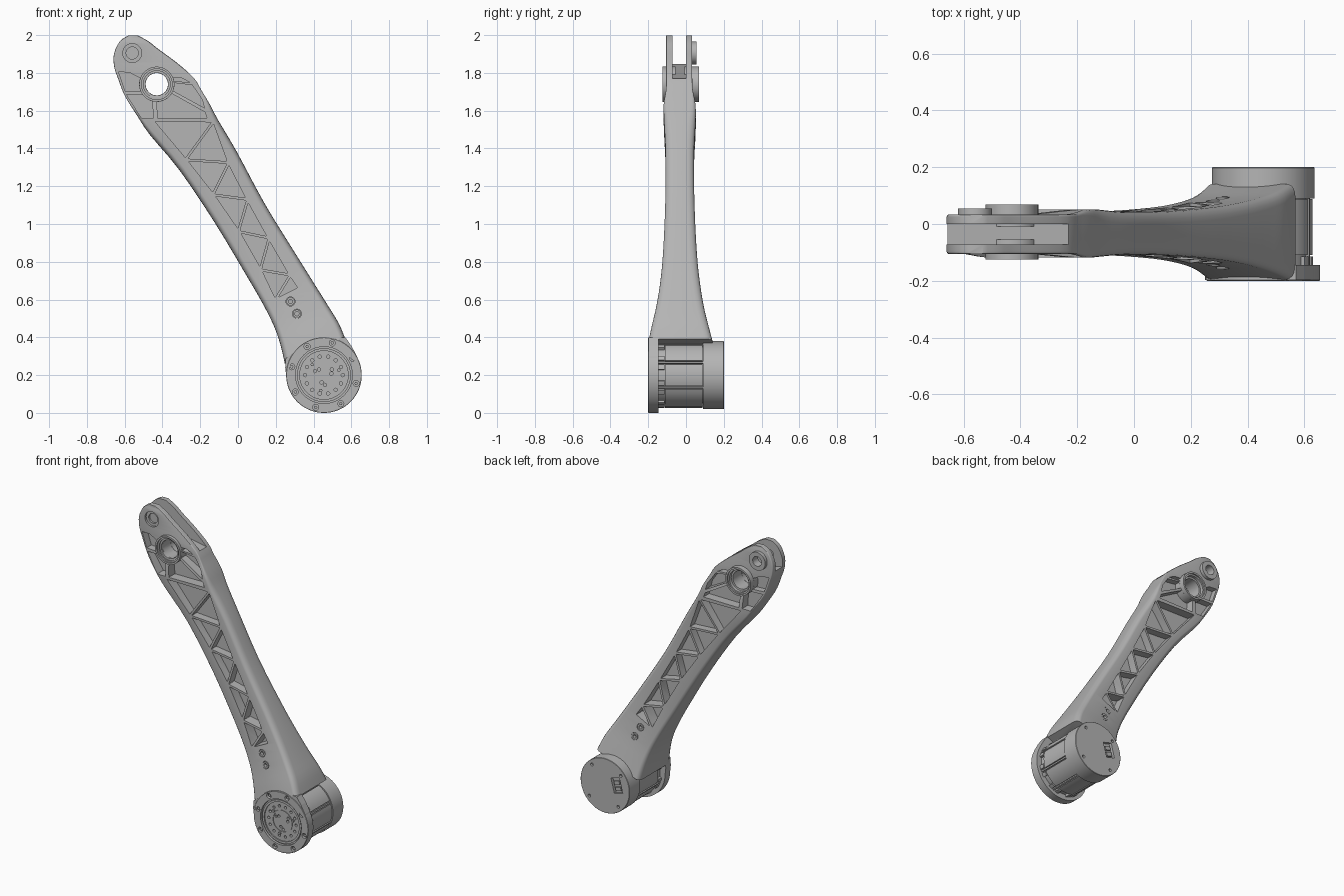
import bpy, bmesh, math
from mathutils import Vector

if bpy.data.objects.get("Cube"):
    bpy.data.objects.remove(bpy.data.objects["Cube"])

gray = bpy.data.materials.new("machined_gray")
gray.use_nodes = True
gray.diffuse_color = (0.46, 0.46, 0.46, 1)
gray.node_tree.nodes["Principled BSDF"].inputs["Base Color"].default_value = (0.46, 0.46, 0.46, 1)

HUB = (0.455, 0.2)
BEARING = (-0.43, 1.74)
PIN = (-0.56, 1.905)
WEB = (-0.055, -0.008)  # front and back of the thin web between the pockets


def finish(bm, name):
    bmesh.ops.recalc_face_normals(bm, faces=bm.faces)
    mesh = bpy.data.meshes.new(name)
    bm.to_mesh(mesh)
    bm.free()
    mesh.materials.append(gray)
    ob = bpy.data.objects.new(name, mesh)
    bpy.context.collection.objects.link(ob)
    return ob


def smooth(ob, angle=32):
    bpy.ops.object.select_all(action='DESELECT')
    ob.select_set(True)
    bpy.context.view_layer.objects.active = ob
    bpy.ops.object.shade_smooth_by_angle(angle=math.radians(angle))


def polar(c, r, a):
    return c[0] + r * math.cos(a), c[1] + r * math.sin(a)


def circle(c, r, n=32):
    return [polar(c, r, math.tau * i / n) for i in range(n)]


def arc(c, r, a0, a1, n=8):
    return [polar(c, r, math.radians(a0 + (a1 - a0) * i / n)) for i in range(n + 1)]


def add_prism(bm, pts, y0, y1, rounding=0):
    a = [bm.verts.new((x, y0, z)) for x, z in pts]
    b = [bm.verts.new((x, y1, z)) for x, z in pts]
    bm.faces.new(a)
    bm.faces.new(b[::-1])
    n = len(pts)
    for i in range(n):
        bm.faces.new((a[i], b[i], b[(i + 1) % n], a[(i + 1) % n]))
    if rounding:
        edges = [bm.edges.get((a[i], b[i])) for i in range(n)]
        bmesh.ops.bevel(bm, geom=edges, offset=rounding, segments=3, profile=0.5,
                        affect='EDGES', clamp_overlap=True)


def prisms(name, items):
    bm = bmesh.new()
    for it in items:
        add_prism(bm, *it)
    return finish(bm, name)


def lathe(name, c, profile, closed=False, n=64):
    """Turn a (radius, y) profile about an axis along y."""
    bm = bmesh.new()
    rings = []
    for r, y in profile:
        if r == 0:
            rings.append([bm.verts.new((c[0], y, c[1]))] * n)
        else:
            rings.append([bm.verts.new((x, y, z)) for x, z in circle(c, r, n)])
    pairs = list(zip(rings, rings[1:]))
    if closed:
        pairs.append((rings[-1], rings[0]))
    for p, q in pairs:
        for i in range(n):
            j = (i + 1) % n
            bm.faces.new(list(dict.fromkeys((p[i], p[j], q[j], q[i]))))
    ob = finish(bm, name)
    smooth(ob)
    return ob


def cut(ob, cutter):
    cutter.hide_render = True
    m = ob.modifiers.new("cut", 'BOOLEAN')
    m.operation, m.solver, m.object = 'DIFFERENCE', 'EXACT', cutter
    bpy.ops.object.select_all(action='DESELECT')
    ob.select_set(True)
    bpy.context.view_layer.objects.active = ob
    bpy.ops.object.modifier_apply(modifier=m.name)
    bpy.data.objects.remove(cutter)


# Arm stations: left x, z, right x, z, front y, back y
stations = [
    (.248, .26, .568, .392, -.198, .14), (.225, .36, .533, .475, -.18, .118),
    (.19, .46, .475, .57, -.158, .095), (.13, .58, .40, .69, -.138, .075),
    (.04, .735, .30, .85, -.122, .058), (-.125, 1.01, .14, 1.11, -.11, .045),
    (-.31, 1.285, -.005, 1.38, -.108, .042), (-.465, 1.47, -.105, 1.55, -.116, .051),
    (-.535, 1.575, -.15, 1.635, -.118, .05), (-.60, 1.68, -.195, 1.71, -.106, .036),
    (-.635, 1.77, -.235, 1.775, -.105, .033), (-.655, 1.83, -.325, 1.855, -.105, .033),
    (-.657, 1.90, -.42, 1.925, -.105, .033), (-.625, 1.968, -.475, 1.968, -.105, .033),
    (-.58, 1.998, -.53, 1.998, -.105, .033)]


def spline(rows, steps):
    out = []
    for i in range(len(rows) - 1):
        p0, p1, p2, p3 = (rows[min(max(k, 0), len(rows) - 1)] for k in range(i - 1, i + 3))
        for s in range(steps):
            t = s / steps
            out.append([b + t * (c - a) / 2 + t * t * (2 * a - 5 * b + 4 * c - d) / 2
                        + t ** 3 * (3 * b - a - 3 * c + d) / 2
                        for a, b, c, d in zip(p0, p1, p2, p3)])
    return out + [rows[-1]]


# Arm shell: rounded rectangle sections lofted along the stations
bm = bmesh.new()
rings = []
for xl, zl, xr, zr, yf, yb in spline(stations, 3):
    left, right = Vector((xl, 0, zl)), Vector((xr, 0, zr))
    w = (right - left).length
    d = (right - left) / w
    r = min(.028, max(.006, .028 - .11 * (zl - 1.45)))
    h = r * 1.5
    ring = []
    for k, (u, y) in enumerate([(w - r, yb - h), (r, yb - h), (r, yf + h), (w - r, yf + h)]):
        for s in range(5):
            a = math.pi / 2 * (k + s / 4)
            p = left + d * (u + r * math.cos(a))
            ring.append(bm.verts.new((p.x, y + h * math.sin(a), p.z)))
    rings.append(ring)
for p, q in zip(rings, rings[1:]):
    for i in range(len(p)):
        j = (i + 1) % len(p)
        bm.faces.new((p[i], p[j], q[j], q[i]))
bm.faces.new(rings[0])
bm.faces.new(rings[-1])
arm = finish(bm, "arm")

# Truss pockets between the two rails, on both faces
rail_l = [(-.455, 1.55), (-.278, 1.34), (-.133, 1.155), (.002, .96), (.118, .757), (.195, .595)]
rail_r = [(-.128, 1.545), (-.048, 1.325), (.052, 1.13), (.165, .926), (.278, .73), (.325, .66)]
nodes = [p for pair in zip(rail_l, rail_r) for p in pair]


def inset(tri, gap):
    a, b, c = (Vector(p) for p in tri)
    la, lb, lc = (b - c).length, (c - a).length, (a - b).length
    per = la + lb + lc
    mid = (a * la + b * lb + c * lc) / per
    area = abs((b - a).cross(c - a)) / 2
    s = 1 - gap / (2 * area / per)
    return [tuple(mid + (p - mid) * s) for p in (a, b, c)]


cells = [(inset(nodes[i:i + 3], .007), .005) for i in range(len(nodes) - 2)]
# Pockets between the ribs that radiate from the bearing
for a0, a1, outer in (
        (160, 205, [(-.598, 1.705), (-.632, 1.805), (-.575, 1.802)]),
        (218, 255, [(-.448, 1.56), (-.51, 1.56), (-.59, 1.685)]),
        (270, 328, [(-.175, 1.592), (-.165, 1.562), (-.425, 1.56)]),
        (338, 364, [(-.242, 1.735), (-.19, 1.66), (-.178, 1.615)]),
        (10, 22, [(-.30, 1.773), (-.255, 1.75)])):
    cells.append((arc(BEARING, .0935, a0, a1) + outer, 0))
for y0, y1 in ((-.3, WEB[0]), (WEB[1], .3)):
    cut(arm, prisms("pocket_cutter", [(c, y0, y1, rounding) for c, rounding in cells]))

# Fork slot, through holes, cable holes and clearance for the output face
slot = [(-.1, 1.746), (-.75, 1.863), (-.75, 2.1), (-.1, 2.1)]
cut(arm, prisms("slot_cutter", [(slot, -.072, 0)]))
cut(arm, prisms("hole_cutter", [(circle(BEARING, .06), -.4, .4), (circle(PIN, .036), -.08, .4),
                                (circle(PIN, .05), -.4, -.08)]))
cable_holes = [((.278, .59), -.145, .08), ((.312, .525), -.158, .095)]
cut(arm, prisms("cable_hole_cutter", [(circle(p, .024, 24), y0, y1) for p, f, b in cable_holes
                                      for y0, y1 in ((-.4, f + .02), (b - .02, .4))]))
cut(arm, prisms("hub_cutter", [(circle(HUB, .155, 64), -.4, -.16)]))
for i, (p, front, back) in enumerate(cable_holes):
    for side, y0, y1 in (("front", front, front + .03), ("back", back - .03, back)):
        lathe(f"{side}_cable_bush_{i}", p, [(.022, y0), (.022, y1), (.011, y1), (.011, y0)], True, 24)

# Bearing bosses and fork pin bushes
for side, y0, y1 in (("front", -.125, WEB[0]), ("back", .068, WEB[1])):
    s = math.copysign(.01, y1 - y0)
    lathe(f"{side}_bearing_boss", BEARING, [
        (.093, y0), (.081, y0), (.081, y0 + s), (.071, y0 + s), (.071, y0 + 3 * s),
        (.059, y0 + 3 * s), (.059, y1), (.093, y1)], True)
for name, r, y0, y1 in (("front_pin_bush", .05, -.092, -.072), ("back_pin_bush", .06, 0, .055)):
    lathe(name, PIN, [(r, y0), (r, y1), (.032, y1), (.032, y0)], True, 40)

# Mounting flange with recessed output face, and the gussets joining it to the arm
flange = lathe("hub_flange", HUB, [
    (0, -.184), (.066, -.184), (.066, -.188), (.074, -.188), (.074, -.184), (.128, -.184),
    (.128, -.192), (.142, -.192), (.142, -.184), (.15, -.184), (.15, -.2), (.198, -.2),
    (.2, -.198), (.2, -.145), (0, -.145)], n=96)
prisms("flange_gussets", [
    ([(.52, .35), (.54, .40), (.57, .398), (.602, .352), (.63, .30), (.646, .25)], -.198, -.145),
    ([(.30, .32), (.253, .29), (.25, .24), (.257, .18)], -.198, -.145)])

# Counterbored bolts round the rim, screw holes and dowels in the output face
bolts = [polar(HUB, .176, math.radians(75.5 + 45 * i)) for i in range(8)]
for ob in (arm, flange):
    cut(ob, prisms("bolt_cutter", [(circle(p, .016, 16), -.3, -.175) for p in bolts]))
prisms("flange_bolts", [(circle(p, .009, 6), -.192, -.17) for p in bolts])
screws = [polar(HUB, .1, math.tau * i / 14) for i in range(14)]
dowels = [polar(HUB, r, math.tau * (i + t) / 3) for i in range(3) for r, t in ((.04, .1), (.052, .3))]
cut(flange, prisms("screw_cutter", [(circle(p, .009, 12), -.3, -.165) for p in screws + dowels]))
prisms("output_dowels", [(circle(polar(HUB, .083, math.tau * (i + .15) / 3), .009, 10), -.196, -.18)
                         for i in range(3)])
smooth(arm)
smooth(flange)

# Motor: core, back cap, cooling panels and clamp tabs
lathe("motor_core", HUB, [(0, -.15), (.163, -.15), (.163, .1), (0, .1)])
cap = lathe("motor_cap", HUB, [(0, .09), (.18, .09), (.18, .198), (.178, .2), (0, .2)], n=96)


def band(r, a0, a1, n=8):
    return arc(HUB, r, a0, a1, n) + arc(HUB, .155, a1, a0, n)


smooth(prisms("motor_panels", [(band(.174, 45 * i - 19, 45 * i + 19), -.11, .088) for i in range(8)]))
prisms("motor_tabs", [(band(.178, 45 * i + o - 4, 45 * i + o + 4, 2), -.148, -.115)
                      for i in range(8) for o in (-14, 14)])
prisms("motor_ribs", [(band(.177, 45 * i + 21, 45 * i + 24, 2), -.148, .09) for i in range(8)])


# Cap screw holes and connector socket
def tilted_box(c, w, h, angle):
    ca, sa = math.cos(angle), math.sin(angle)
    return [(c[0] + u * ca - v * sa, c[1] + u * sa + v * ca)
            for u, v in ((-w, -h), (w, -h), (w, h), (-w, h))]


tilt = math.radians(-15)
socket = polar(HUB, .09, math.pi + tilt)
cut(cap, prisms("socket_cutter", [(tilted_box(socket, .032, .05, tilt), .18, .3)]
                + [(circle(polar(HUB, .15, math.radians(a)), .01, 12), .185, .3)
                   for a in (50, 140, 230, 320)]))
smooth(cap)
prisms("connector_pins", [(tilted_box(polar(socket, o, tilt + math.pi / 2), .02, .012, tilt), .175, .195)
                          for o in (-.025, .015)])
